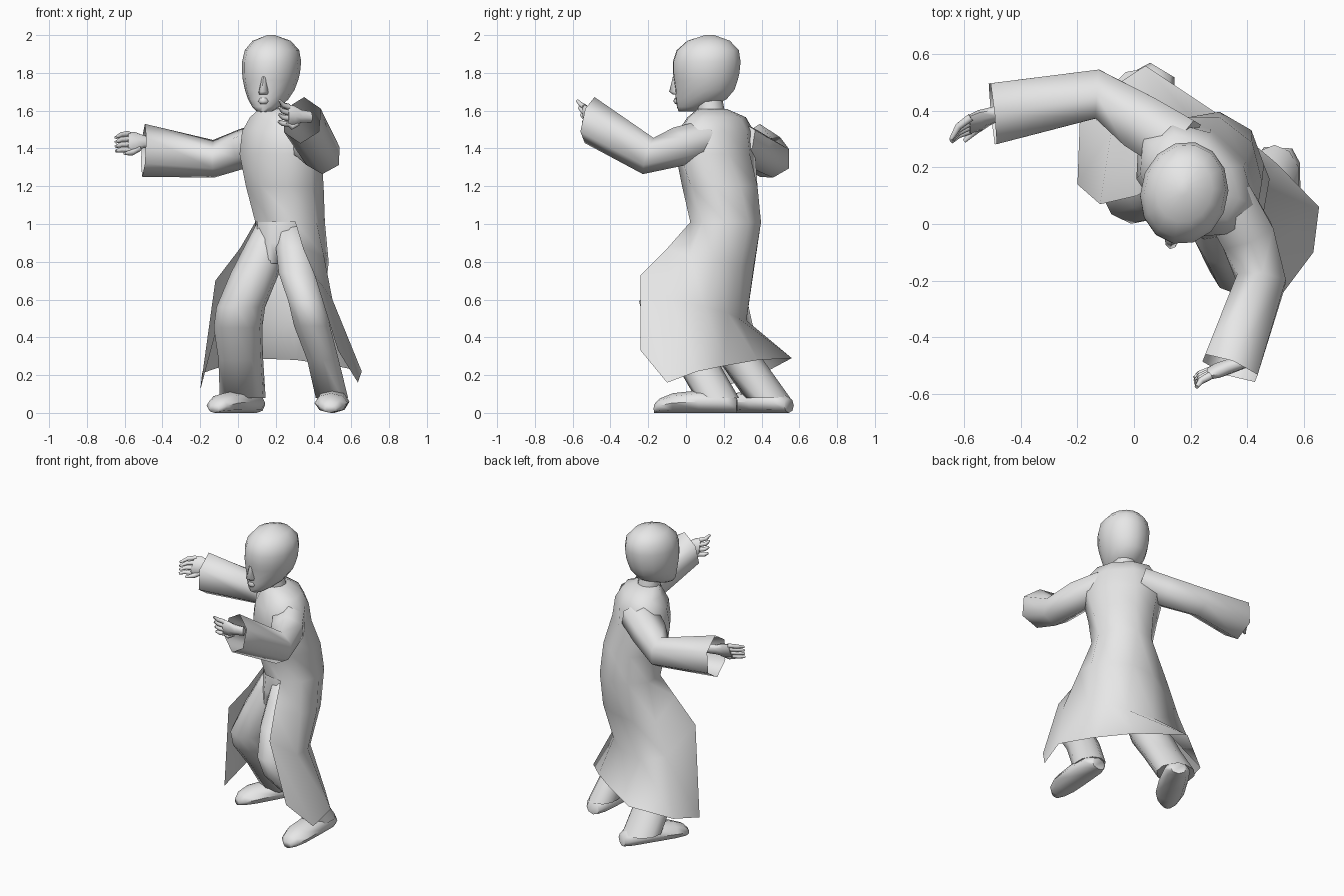
import bpy, bmesh, math
from mathutils import Vector

old = bpy.data.objects.get("Cube")
if old:
    bpy.data.objects.remove(old, do_unlink=True)

grey = bpy.data.materials.new("plain grey")
grey.use_nodes = True
shade = (0.8, 0.8, 0.8, 1)
grey.diffuse_color = shade
grey.node_tree.nodes["Principled BSDF"].inputs["Base Color"].default_value = shade

UP = Vector((0, 0, 1))
parts = []


def loft(name, rings, caps=(True, True)):
    """Skin a list of closed point rings; None marks a gap in a ring."""
    bm = bmesh.new()
    grid = [[p and bm.verts.new(p) for p in ring] for ring in rings]
    count = len(grid[0])
    for low, high in zip(grid, grid[1:]):
        for i in range(count):
            j = (i + 1) % count
            quad = (low[i], low[j], high[j], high[i])
            if all(quad):
                bm.faces.new(quad)
    for wanted, ring in zip(caps, (grid[0], grid[-1])):
        if wanted:
            bm.faces.new(ring)
    bmesh.ops.recalc_face_normals(bm, faces=bm.faces)
    mesh = bpy.data.meshes.new(name)
    bm.to_mesh(mesh)
    bm.free()
    mesh.materials.append(grey)
    obj = bpy.data.objects.new(name, mesh)
    bpy.context.collection.objects.link(obj)
    parts.append(obj)


def level_ring(x, y, z, width, depth, yaw=0, count=10):
    """Horizontal ellipse that starts at its front and runs towards the left."""
    yaw = math.radians(yaw)
    left = Vector((math.cos(yaw), -math.sin(yaw), 0))
    front = Vector((-math.sin(yaw), -math.cos(yaw), 0))
    turn = math.tau / count
    return [Vector((x, y, z)) + left * width * math.sin(i * turn)
            + front * depth * math.cos(i * turn) for i in range(count)]


def cross_ring(centre, direction, width, height, count):
    """Ellipse square to a direction."""
    side = direction.cross(UP).normalized()
    top = side.cross(direction).normalized()
    turn = math.tau / count
    return [centre + side * width * math.sin(i * turn)
            + top * height * math.cos(i * turn) for i in range(count)]


def tube(name, sections, count=8, caps=(True, True), end=None):
    """Tube through (x, y, z, width, height) sections."""
    centres = [Vector(s[:3]) for s in sections]
    rings = []
    for i, s in enumerate(sections):
        ahead = centres[min(i + 1, len(centres) - 1)]
        direction = ahead - centres[max(i - 1, 0)]
        if end and i == len(centres) - 1:
            direction = Vector(end)
        rings.append(cross_ring(centres[i], direction, s[3], s[4], count))
    loft(name, rings, caps)


# Coat: closed torso, then an open skirt hanging from the waist
torso = [
    level_ring(.19, .14, 1.61, .08, .075, 40, 9),
    level_ring(.215, .16, 1.565, .185, .125, 45, 9),
    level_ring(.22, .155, 1.49, .24, .165, 45, 9),
    level_ring(.22, .155, 1.37, .25, .18, 42, 9),
    level_ring(.245, .185, 1.2, .215, .2, 38, 9),
    level_ring(.27, .21, 1.01, .19, .19, 30, 9),
]
skirt_hip = [(.345, -.1, .87), (.455, .02, .83), (.48, .16, .8), (.42, .29, .78),
             (.31, .36, .78), (.15, .36, .76), (.0, .32, .78), (.01, .1, .87)]
skirt_middle = [(.405, -.24, .73), (.5, -.08, .6), (.455, .1, .56), (.39, .22, .53),
                (.29, .28, .5), (.11, .32, .49), (-.08, .33, .57), (-.12, .07, .7)]
skirt_hem = [(.53, -.24, .33), (.635, -.1, .16), (.655, .06, .22), (.51, .21, .25),
             (.31, .38, .28), (.04, .56, .29), (-.19, .41, .21), (-.2, .14, .12)]
skirt = [[None] + [Vector(p) for p in row]
         for row in (skirt_hip, skirt_middle, skirt_hem)]
loft("coat", torso + skirt, (True, False))

# Trousers
loft("trouser_seat", [level_ring(.255, .2, 1.03, .165, .165, 30),
                      level_ring(.24, .18, .9, .16, .16, 25),
                      level_ring(.21, .16, .79, .08, .12, 25)])
loft("left_trouser_leg", [level_ring(.275, .15, 1, .085, .1),
                          level_ring(.3, .08, .88, .105, .125),
                          level_ring(.32, -.02, .74, .11, .13),
                          level_ring(.362, -.13, .59, .1, .118),
                          level_ring(.392, -.1, .46, .1, .118),
                          level_ring(.45, .05, .28, .088, .115),
                          level_ring(.497, .165, .08, .09, .115)])
loft("right_trouser_leg", [level_ring(.19, .19, 1, .085, .1, 45),
                           level_ring(.15, .17, .88, .115, .12, 45),
                           level_ring(.09, .15, .74, .13, .13, 45),
                           level_ring(.015, .13, .56, .125, .135, 45),
                           level_ring(.0, .17, .45, .13, .13, 45),
                           level_ring(.015, .29, .28, .12, .12, 45),
                           level_ring(.025, .43, .08, .12, .125, 45)])


# Shoes
def shoe(name, heel, direction):
    direction = Vector(direction).normalized()
    profile = [(0, .05, .04), (.05, .08, .055), (.2, .09, .06),
               (.34, .088, .052), (.41, .065, .038), (.44, .03, .022)]
    rings = [cross_ring(Vector(heel) + direction * along + UP * height,
                        direction, width, height, 8)
             for along, width, height in profile]
    loft(name, rings)


shoe("left_shoe", (.51, .27, 0), (-.05, -1, 0))
shoe("right_shoe", (.1, .545, 0), (-.45, -.75, 0))

# Sleeves, flared and open at the cuff
tube("right_sleeve", [(.17, .27, 1.45, .12, .1), (.03, .355, 1.4, .115, .105),
                      (-.13, .46, 1.345, .1, .1), (-.5, .39, 1.39, .125, .14)],
     6, (True, False), (-1, -.1, .05))
tube("left_sleeve", [(.32, .1, 1.45, .11, .1), (.4, -.04, 1.41, .11, .105),
                     (.45, -.2, 1.36, .1, .1), (.34, -.51, 1.55, .115, .125)],
     6, (True, False), (-.35, -.9, .22))


# Hands: palm, four curled fingers and a thumb
def hand(name, wrist, reach, spread, curl):
    wrist, reach, spread, curl = map(Vector, (wrist, reach, spread, curl))

    def limb(label, points, radii):
        tube(name + label, [(*p, r, r) for p, r in zip(points, radii)], 6)

    side = reach.cross(spread).normalized()
    rings = []
    for along, half, thick in ((-.4, .03, .025), (0, .035, .027), (.3, .055, .027), (.55, .055, .02)):
        centre = wrist + reach * along
        rings.append([centre + spread * half * math.cos(i * math.tau / 8)
                      + side * thick * math.sin(i * math.tau / 8) for i in range(8)])
    loft(name + "_palm", rings)
    for i in range(4):
        root = wrist + reach * .5 + spread * (i - 1.5) * .03
        bend = root + reach * .28 + curl * .3 * (i / 3)
        tip = bend + reach * .17 + curl * (.3 + .4 * i / 3)
        limb("_finger_" + str(i + 1), (root, bend, tip), (.016, .014, .008))
    root = wrist + reach * .15 - spread * .035
    limb("_thumb", (root, root + reach * .25 - spread * .025,
                    root + reach * .5 + curl * .5 - spread * .02), (.018, .016, .008))


hand("right_hand", (-.5, .385, 1.435), (-.155, -.06, 0), (0, .5, .95), (0, -.05, -.02))
hand("left_hand", (.335, -.505, 1.57), (-.13, -.045, .01), (0, -.2, 1), (.01, -.02, .03))

# Neck and head
loft("neck", [level_ring(.19, .14, 1.55, .075, .075), level_ring(.175, .115, 1.7, .07, .07)])
head = [(.14, .01, 1.595, .04, .05), (.148, .04, 1.62, .072, .09),
        (.16, .08, 1.66, .105, .137), (.168, .1, 1.71, .13, .16),
        (.172, .105, 1.76, .145, .172), (.175, .107, 1.8, .152, .18),
        (.178, .11, 1.86, .155, .183), (.18, .115, 1.92, .143, .168),
        (.178, .12, 1.97, .1, .115), (.175, .125, 2, .02, .025)]
loft("head", [level_ring(*ring, 12, 14) for ring in head])

# Face: nose and lips
loft("nose", [level_ring(.137, -.035, 1.685, .028, .035, 12, 8),
              level_ring(.135, -.05, 1.7, .026, .04, 12, 8),
              level_ring(.14, -.045, 1.78, .012, .025, 12, 8)])
loft("lips", [level_ring(.137, -.03, 1.635, .02, .028, 12, 8),
              level_ring(.136, -.035, 1.65, .032, .033, 12, 8),
              level_ring(.137, -.035, 1.668, .022, .025, 12, 8)])

# Smooth shading with sharp cloth edges
bpy.ops.object.select_all(action="DESELECT")
for part in parts:
    part.select_set(True)
bpy.context.view_layer.objects.active = parts[0]
bpy.ops.object.shade_smooth_by_angle(angle=math.radians(65))
